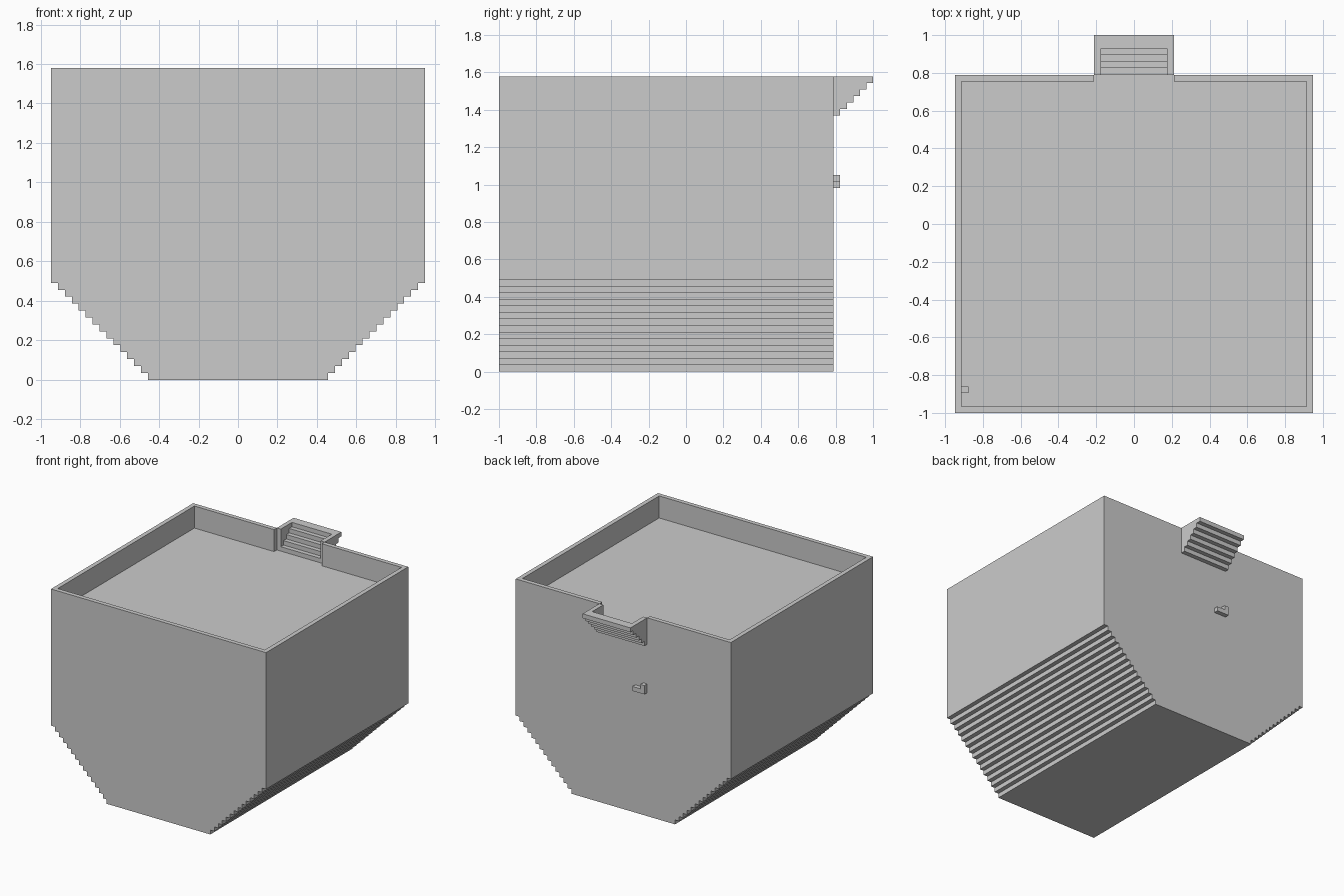
import bpy, bmesh

if "Cube" in bpy.data.objects:
    bpy.data.objects.remove(bpy.data.objects["Cube"])

U = 2 / 57          # one block unit
Y0 = -1.0           # front face


def prism(name, pts, axis, lo, hi):
    """Extrude a 2D outline (block units) along an axis; y is counted from the front."""
    def place(a, b, c):
        x, y, z = {'x': (c, a, b), 'y': (a, c, b), 'z': (a, b, c)}[axis]
        return (x * U, Y0 + y * U, z * U)
    bm = bmesh.new()
    low = [bm.verts.new(place(a, b, lo)) for a, b in pts]
    high = [bm.verts.new(place(a, b, hi)) for a, b in pts]
    bm.faces.new(low)
    bm.faces.new(high)
    for i in range(len(pts)):
        j = (i + 1) % len(pts)
        bm.faces.new((low[i], low[j], high[j], high[i]))
    bmesh.ops.recalc_face_normals(bm, faces=bm.faces)
    mesh = bpy.data.meshes.new(name)
    bm.to_mesh(mesh)
    bm.free()
    ob = bpy.data.objects.new(name, mesh)
    bpy.context.collection.objects.link(ob)
    return ob


def cut(ob, cutter):
    """Subtract the cutter, then remove it."""
    mod = ob.modifiers.new("cut", 'BOOLEAN')
    mod.operation = 'DIFFERENCE'
    mod.solver = 'EXACT'
    mod.object = cutter
    bpy.context.view_layer.objects.active = ob
    bpy.ops.object.modifier_apply(modifier=mod.name)
    bpy.data.objects.remove(cutter, do_unlink=True)


# Basin body with stepped lower sides
right = []
for k in range(14):
    right += [(13 + k, k), (13 + k, k + 1)]
right += [(27, 14), (27, 45)]
body = prism("basin", right + [(-x, z) for x, z in reversed(right)], 'y', 0, 51)

# Shallow recess, open at the back where the spout joins
half = [(26, 1), (26, 50), (6, 50), (6, 52)]
recess = prism("recess_cutter", half + [(-x, y) for x, y in reversed(half)], 'z', 40, 47)
cut(body, recess)

# Spout with stepped underside and stepped channel
outer = [(51, 45), (51, 39)]
for j in range(6):
    outer += [(52 + j, 39 + j), (52 + j, 40 + j)]
spout = prism("spout", outer, 'x', -6, 6)
inner = [(50, 47), (50, 41)]
for j in range(4):
    inner += [(52 + j, 41 + j), (52 + j, 42 + j)]
inner[-1] = (55, 47)
cut(spout, prism("channel_cutter", inner, 'x', -5, 5))

# Small L-shaped hook on the back
prism("back_hook", [(-6, 28), (-3, 28), (-3, 29), (-5, 29), (-5, 30), (-6, 30)], 'y', 51, 52)

# Single block on the recess floor
prism("floor_block", [(-26, 3), (-25, 3), (-25, 4), (-26, 4)], 'z', 40, 41)
